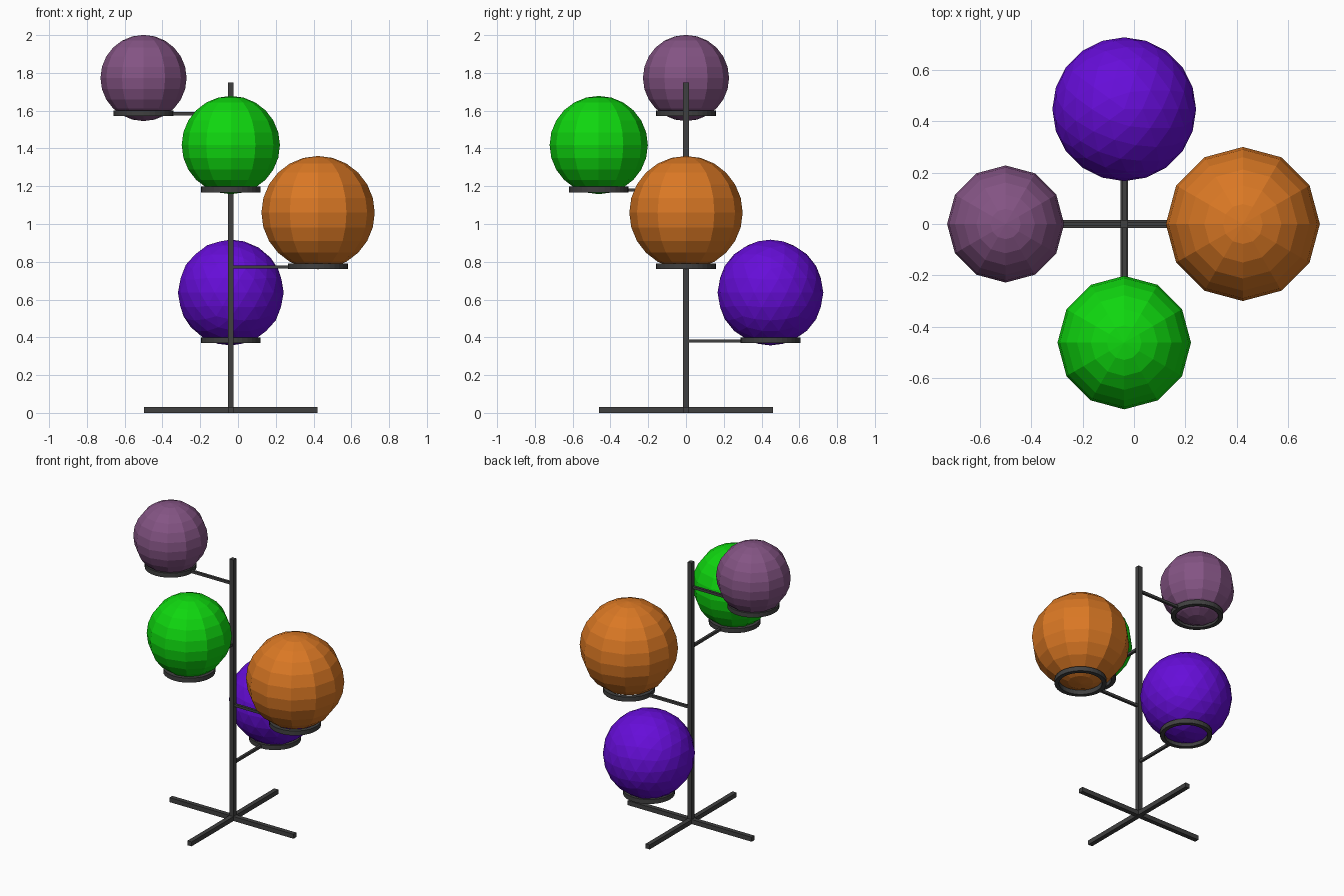
import bpy, bmesh, math
from mathutils import Vector

if "Cube" in bpy.data.objects:
    bpy.data.objects.remove(bpy.data.objects["Cube"])


def material(name, rgb):
    # sRGB 0-255 to linear
    lin = [((c / 255 + 0.055) / 1.055) ** 2.4 if c > 10 else c / 255 / 12.92 for c in rgb]
    m = bpy.data.materials.new(name)
    m.diffuse_color = (*lin, 1)
    m.use_nodes = True
    m.node_tree.nodes["Principled BSDF"].inputs["Base Color"].default_value = m.diffuse_color
    return m


def finish(name, bm, mat):
    bmesh.ops.recalc_face_normals(bm, faces=bm.faces)
    me = bpy.data.meshes.new(name)
    bm.to_mesh(me)
    bm.free()
    me.materials.append(mat)
    ob = bpy.data.objects.new(name, me)
    bpy.context.collection.objects.link(ob)
    return ob


def box(name, centre, size, mat):
    bm = bmesh.new()
    bmesh.ops.create_cube(bm, size=1)
    for v in bm.verts:
        v.co = Vector(v.co[i] * size[i] + centre[i] for i in range(3))
    return finish(name, bm, mat)


def ring(name, centre, r_in, r_out, height, mat, n=32):
    # square-section hoop
    bm = bmesh.new()
    h = height / 2
    loops = []
    for k in range(n):
        a = 2 * math.pi * k / n
        loops.append([bm.verts.new((centre[0] + r * math.cos(a), centre[1] + r * math.sin(a), centre[2] + z))
                      for r, z in ((r_in, -h), (r_out, -h), (r_out, h), (r_in, h))])
    for k in range(n):
        a, b = loops[k], loops[(k + 1) % n]
        for j in range(4):
            i = (j + 1) % 4
            bm.faces.new((a[j], b[j], b[i], a[i]))
    return finish(name, bm, mat)


def ball(name, centre, r, mat, ico):
    bm = bmesh.new()
    if ico:
        bmesh.ops.create_icosphere(bm, subdivisions=3, radius=r)
    else:
        bmesh.ops.create_uvsphere(bm, u_segments=12, v_segments=12, radius=r)
    bmesh.ops.translate(bm, verts=bm.verts, vec=centre)
    return finish(name, bm, mat)


metal = material("dark grey metal", (64, 64, 64))
PX = -0.038  # pole position in x

# Stand: pole and crossed feet
box("pole", (PX, 0, 0.877), (0.03, 0.03, 1.746), metal)
box("foot_bar_x", (PX, 0, 0.018), (0.92, 0.03, 0.03), metal)
box("foot_bar_y", (PX, 0, 0.0175), (0.03, 0.92, 0.03), metal)
for ob in bpy.data.objects:
    if ob.name.startswith("foot"):
        ob.location.z = -0.0025

# Tiers: name, colour, direction, ball height, ball radius, ring height, icosphere
tiers = [
    ("violet", (102, 13, 217), (0, 1), 0.637, 0.28, 0.384, True),
    ("orange", (218, 120, 36), (1, 0), 1.06, 0.30, 0.776, False),
    ("green", (15, 215, 15), (0, -1), 1.418, 0.26, 1.183, False),
    ("mauve", (132, 84, 132), (-1, 0), 1.773, 0.228, 1.587, False),
]
REACH, R_OUT = 0.462, 0.158
for name, rgb, (dx, dy), bz, r, rz, ico in tiers:
    reach = 0.447 if name == "violet" else REACH
    cx, cy = PX + dx * reach, dy * reach
    ball(name + "_ball", (cx, cy, bz), r, material(name, rgb), ico)
    ring(name + "_ring", (cx, cy, rz), 0.131, R_OUT, 0.03, metal)
    # Arm from pole to ring
    length = reach - R_OUT + 0.01
    box(name + "_arm", (PX + dx * length / 2, dy * length / 2, rz - 0.003),
        (length if dx else 0.017, length if dy else 0.017, 0.017), metal)
